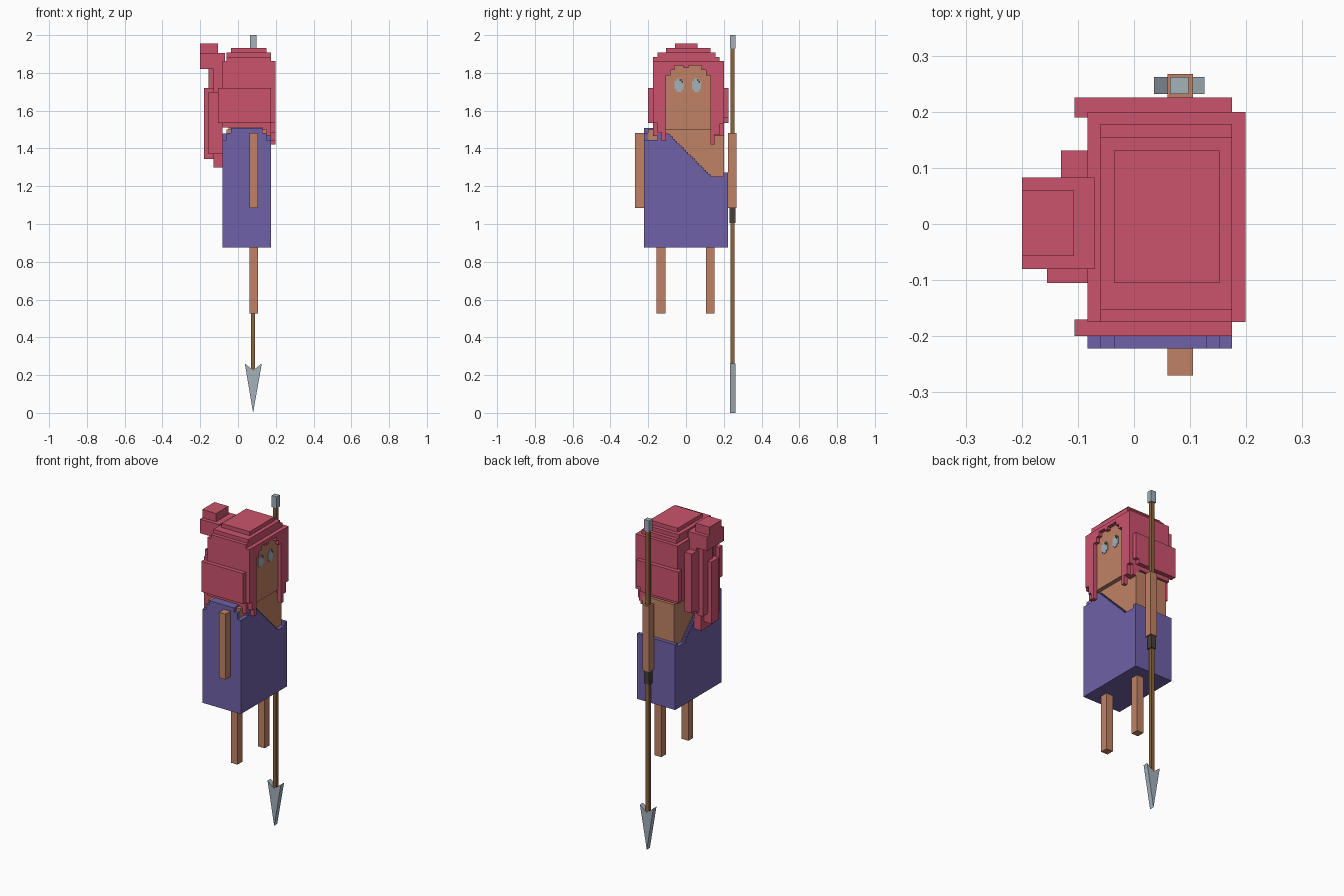
import bpy, bmesh


def material(name, r, g, b):
    lin = [(c / 255 / 12.92 if c < 11 else ((c / 255 + 0.055) / 1.055) ** 2.4) for c in (r, g, b)]
    m = bpy.data.materials.new(name)
    m.diffuse_color = (*lin, 1)
    return m


RED = material("red hair", 203, 83, 109)
PURPLE = material("purple cloth", 112, 97, 168)
SKIN = material("skin", 192, 130, 102)
WOOD = material("brown wood", 138, 99, 60)
METAL = material("pale steel", 163, 177, 186)
DARK = material("dark grip", 72, 64, 56)


def finish(name, bm, mat):
    bmesh.ops.recalc_face_normals(bm, faces=bm.faces[:])
    me = bpy.data.meshes.new(name)
    bm.to_mesh(me)
    bm.free()
    me.materials.append(mat)
    ob = bpy.data.objects.new(name, me)
    bpy.context.collection.objects.link(ob)
    return ob


def boxes(name, mat, *specs):
    """Each spec is x0, x1, y0, y1, z0, z1."""
    bm = bmesh.new()
    for x0, x1, y0, y1, z0, z1 in specs:
        vs = bmesh.ops.create_cube(bm, size=1)["verts"]
        for v in vs:
            v.co = (x1 if v.co.x > 0 else x0, y1 if v.co.y > 0 else y0, z1 if v.co.z > 0 else z0)
    return finish(name, bm, mat)


def prism(name, mat, pts, axis, a, b):
    """Extrude a flat outline along x (points y, z) or y (points x, z)."""
    bm = bmesh.new()
    vs = [bm.verts.new((a, p, z) if axis == "x" else (p, a, z)) for p, z in pts]
    face = bm.faces.new(vs)
    new = bmesh.ops.extrude_face_region(bm, geom=[face])["geom"]
    off = (b - a, 0, 0) if axis == "x" else (0, b - a, 0)
    bmesh.ops.translate(bm, verts=[g for g in new if isinstance(g, bmesh.types.BMVert)], vec=off)
    return finish(name, bm, mat)


# Torso and head
boxes("torso", SKIN, (-0.06, 0.152, -0.2, 0.2, 0.9, 1.5))
boxes("head", SKIN, (-0.05, 0.177, -0.15, 0.175, 1.497, 1.86))

# Limbs
for side, y in (("near", -0.132), ("far", 0.128)):
    boxes(side + "_leg", SKIN, (0.06, 0.105, y - 0.023, y + 0.023, 0.525, 0.88))
boxes("near_arm", SKIN, (0.06, 0.105, -0.27, -0.222, 1.085, 1.482))
boxes("far_arm", SKIN, (0.06, 0.105, 0.222, 0.267, 1.085, 1.482))

# Dress: solid skirt, slanted stepped bodice plates, raised shoulder
boxes("skirt", PURPLE, (-0.083, 0.175, -0.222, 0.222, 0.876, 1.25))


def neckline(y):
    if y < -0.09:
        return 1.445 if y < -0.15 else 1.48
    if y > 0.2:
        return 1.272
    return max(1.251, round((1.475 - (y + 0.09) * 0.97) / 0.0117) * 0.0117)


n = 38
step = 0.444 / n
outline = [(-0.222, 1.24)]
for i in range(n):
    y = -0.222 + i * step
    h = neckline(y + step / 2)
    outline += [(y, h), (y + step, h)]
outline.append((0.222, 1.24))
prism("bodice_front", PURPLE, outline, "x", 0.152, 0.175)
prism("bodice_back", PURPLE, outline, "x", -0.083, -0.06)
boxes("bodice_sides", PURPLE,
      (-0.06, 0.152, -0.222, -0.199, 1.24, 1.482),
      (-0.036, 0.129, -0.222, -0.16, 1.47, 1.508),
      (-0.06, 0.152, 0.199, 0.222, 1.24, 1.272))

# Hair cap with stepped crown and side panels
boxes("hair_cap", RED,
      (-0.083, 0.175, -0.175, 0.2, 1.51, 1.862),
      (-0.083, 0.199, -0.175, 0.2, 1.84, 1.862),
      (-0.06, 0.175, -0.175, 0.178, 1.86, 1.885),
      (-0.06, 0.175, -0.152, 0.155, 1.88, 1.908),
      (-0.036, 0.152, -0.105, 0.131, 1.9, 1.932))
boxes("hair_side_panels", RED,
      (-0.106, 0.175, -0.2, -0.17, 1.535, 1.72),
      (-0.106, 0.152, 0.19, 0.225, 1.535, 1.72),
      (0.152, 0.175, 0.19, 0.225, 1.56, 1.72))

# Fringe arch and side locks framing the face: y0, y1, bottom
for i, (y0, y1, z) in enumerate([
        (-0.175, -0.152, 1.535), (-0.152, -0.13, 1.485), (-0.13, -0.106, 1.44),
        (-0.106, -0.083, 1.785), (-0.083, -0.06, 1.815), (-0.06, -0.012, 1.84),
        (-0.012, 0.012, 1.825), (0.012, 0.083, 1.84), (0.083, 0.106, 1.815),
        (0.106, 0.13, 1.785), (0.13, 0.152, 1.42), (0.152, 0.178, 1.47),
        (0.178, 0.2, 1.53)]):
    boxes("fringe_%d" % i, RED, (0.175, 0.199, y0, y1, z, 1.862))
boxes("side_locks", RED,
      (0.152, 0.175, -0.175, -0.13, 1.465, 1.52), (0.129, 0.152, -0.175, -0.15, 1.49, 1.52),
      (0.152, 0.175, 0.15, 0.2, 1.465, 1.52), (0.129, 0.152, 0.175, 0.2, 1.49, 1.52))

# Tied knot and hanging strands behind the head
boxes("hair_knot", RED,
      (-0.2, -0.07, -0.08, 0.083, 1.82, 1.905),
      (-0.2, -0.107, -0.057, 0.06, 1.9, 1.955))
boxes("hair_strands", RED,
      (-0.13, -0.083, -0.08, 0.083, 1.42, 1.83),
      (-0.13, -0.083, 0.083, 0.131, 1.44, 1.8),
      (-0.155, -0.083, -0.105, -0.06, 1.37, 1.7),
      (-0.155, -0.12, -0.035, 0.06, 1.4, 1.825),
      (-0.18, -0.1, -0.06, 0.012, 1.345, 1.72),
      (-0.13, -0.083, -0.08, 0.04, 1.3, 1.5))

# Eyes with small dark pupils
for side, y in (("near", -0.036), ("far", 0.055)):
    boxes(side + "_eye", METAL,
          (0.174, 0.181, y - 0.024, y + 0.024, 1.712, 1.758),
          (0.174, 0.181, y - 0.013, y + 0.013, 1.7, 1.77))
    boxes(side + "_pupil", DARK,
          (0.176, 0.183, y + 0.002, y + 0.011, 1.758, 1.768),
          (0.176, 0.183, y + 0.011, y + 0.02, 1.747, 1.757))

# Spear, pointing down
boxes("spear_shaft", WOOD, (0.07, 0.091, 0.236, 0.257, 0.22, 1.94))
boxes("spear_grip", DARK, (0.064, 0.097, 0.23, 0.263, 1.005, 1.09))
boxes("spear_cap", METAL, (0.064, 0.097, 0.232, 0.262, 1.93, 2.0))
prism("spear_head", METAL, [(0.08, 0), (0.126, 0.262), (0.08, 0.225), (0.036, 0.262)],
      "y", 0.232, 0.262)
